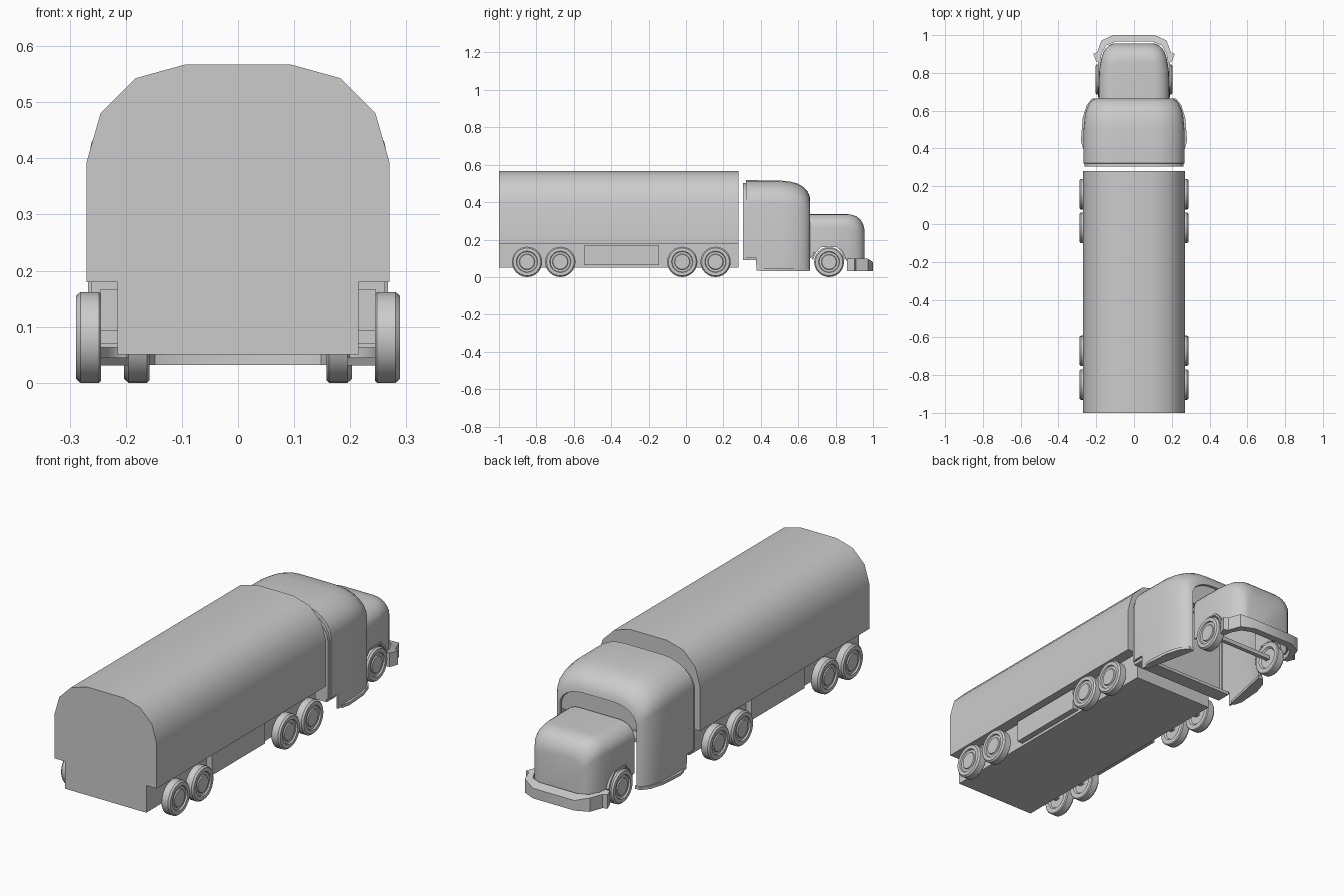
import bpy, bmesh, math

if "Cube" in bpy.data.objects:
    bpy.data.objects.remove(bpy.data.objects["Cube"])


def finish(name, bm, thick=0, angle=32):
    mesh = bpy.data.meshes.new(name)
    bm.to_mesh(mesh)
    bm.free()
    ob = bpy.data.objects.new(name, mesh)
    bpy.context.collection.objects.link(ob)
    bpy.ops.object.select_all(action='DESELECT')
    ob.select_set(True)
    bpy.context.view_layer.objects.active = ob
    if thick:
        mod = ob.modifiers.new("shell", 'SOLIDIFY')
        mod.thickness = thick
        mod.offset = -1
        bpy.ops.object.modifier_apply(modifier=mod.name)
    bpy.ops.object.shade_smooth_by_angle(angle=math.radians(angle))
    return ob


def prism(name, outline, vec):
    """Extrude a closed 3D outline along vec."""
    bm = bmesh.new()
    face = bm.faces.new([bm.verts.new(p) for p in outline])
    new = bmesh.ops.extrude_face_region(bm, geom=[face], use_keep_orig=True)["geom"]
    bmesh.ops.translate(bm, vec=vec, verts=[g for g in new if isinstance(g, bmesh.types.BMVert)])
    bmesh.ops.recalc_face_normals(bm, faces=bm.faces)
    return finish(name, bm)


def box(name, x, y, z):
    pts = [(x[0], y[0], z[0]), (x[1], y[0], z[0]), (x[1], y[1], z[0]), (x[0], y[1], z[0])]
    return prism(name, pts, (0, 0, z[1] - z[0]))


def arch(y, hw, top, bottom, rx, rz, n=6):
    """Open arch-shaped section with rounded shoulders."""
    right = [(hw, bottom)]
    for i in range(n + 1):
        a = math.pi / 2 * i / n
        right.append((hw - rx + rx * math.cos(a), top - rz + rz * math.sin(a)))
    return [(x, y, z) for x, z in right] + [(-x, y, z) for x, z in reversed(right)]


def shell(name, sections, thick, cap_back=False, cap_front=False):
    """Skin a row of arch sections, open underneath."""
    bm = bmesh.new()
    rings = [[bm.verts.new(p) for p in arch(*s)] for s in sections]
    for a, b in zip(rings, rings[1:]):
        for i in range(len(a) - 1):
            bm.faces.new((a[i], b[i], b[i + 1], a[i + 1]))
    if cap_back:
        bm.faces.new(rings[0])
    if cap_front:
        bm.faces.new(rings[-1][::-1])
    return finish(name, bm, thick)


def wheel(name, side, x, y, r):
    """Lathe a tyre and hub about the x axis; x is the inner side."""
    k = r / 0.081
    prof = [(.008, 0), (.008, .048), (0, .055), (0, .077), (.004, .081), (.037, .081),
            (.045, .074), (.045, .057), (.038, .054), (.038, .042), (.043, .039), (.043, 0)]
    bm = bmesh.new()
    vs = [bm.verts.new((side * (x + o), y, r + q * k)) for o, q in prof]
    es = [bm.edges.new(e) for e in zip(vs, vs[1:])]
    bmesh.ops.spin(bm, geom=vs + es, cent=(0, y, r), axis=(1, 0, 0),
                   angle=2 * math.pi, steps=24)
    bmesh.ops.remove_doubles(bm, verts=bm.verts, dist=1e-5)
    bmesh.ops.recalc_face_normals(bm, faces=bm.faces)
    finish(name, bm)


# Trailer body with stepped-in lower chassis
half = [(.215, .05), (.215, .18), (.27, .18), (.27, .393), (.245, .48), (.182, .543), (.095, .567)]
loop = half + [(-x, z) for x, z in reversed(half)]
prism("trailer_body", [(x, -1, z) for x, z in loop], (0, 1.28, 0))

# Cab shell, rounded roof and front, open at the nose
shell("cab", [
    (.305, .262, .502, .105, .16, .12),
    (.320, .262, .502, .105, .16, .12),
    (.322, .267, .517, .105, .165, .12),
    (.375, .267, .517, .105, .165, .12),
    (.376, .267, .517, .035, .165, .12),
    (.500, .267, .516, .035, .165, .12),
    (.560, .262, .509, .035, .165, .12),
    (.600, .254, .498, .035, .16, .115),
    (.630, .242, .479, .035, .15, .11),
    (.650, .228, .458, .035, .14, .10),
    (.660, .214, .435, .035, .13, .09),
    (.664, .202, .415, .035, .12, .08)], .01, cap_back=True)

# Recessed windscreen
prism("windscreen", arch(.635, .226, .46, .3, .13, .09), (0, .008, 0))

# Rear cab crossmember
box("cab_crossmember", (-.255, .255), (.305, .375), (.09, .105))

# Bonnet with wheel arches formed by its lower edge
shell("bonnet", [
    (.655, .187, .336, .10, .08, .07),
    (.668, .187, .336, .10, .08, .07),
    (.690, .187, .336, .14, .08, .07),
    (.718, .187, .336, .168, .08, .07),
    (.810, .184, .336, .168, .08, .07),
    (.838, .180, .336, .14, .08, .07),
    (.858, .176, .336, .09, .08, .07),
    (.880, .172, .334, .05, .08, .07),
    (.910, .162, .325, .05, .08, .07),
    (.932, .148, .307, .05, .07, .065),
    (.947, .131, .282, .05, .06, .06),
    (.955, .112, .252, .05, .05, .05)], .008, cap_front=True)

# Bumper wrapping round the nose
outer = [(.2, .86), (.216, .9), (.195, .91), (.172, .972), (.11, 1.0)]
inner = [(.10, .965), (.148, .945), (.172, .9), (.178, .86)]
ring = ([(x, y) for x, y in outer] + [(-x, y) for x, y in reversed(outer)]
        + [(-x, y) for x, y in reversed(inner)] + inner)
bumper = prism("bumper", [(x, y, .032) for x, y in ring], (0, 0, .066))
for v in bumper.data.vertices:  # top edge drops towards the nose
    if v.co.z > .09 and v.co.y > .98:
        v.co.z = .08

for s, label in ((1, "right"), (-1, "left")):
    # Side locker under the trailer
    box("locker_" + label, (s * .21, s * .245), (-.545, -.145), (.063, .167))
    # Cab step
    step = [(.25, .40), (.27, .40), (.281, .44), (.272, .56), (.25, .63), (.222, .664), (.195, .664)]
    prism("cab_step_" + label, [(s * x, y, .031) for x, y in step], (0, 0, .014))
    # Wheel arch lip
    lip = [(.672, .10), (.69, .14), (.718, .168), (.81, .168), (.838, .14), (.856, .10)]
    back = [(y + (.764 - y) * .08, z - .008) for y, z in reversed(lip)]
    prism("arch_lip_" + label, [(s * .165, y, z) for y, z in lip + back], (s * .025, 0, 0))
    # Wheels
    wheel("front_wheel_" + label, s, .158, .765, .08)
    for i, y in enumerate((-.85, -.672, -.02, .158)):
        wheel(f"trailer_wheel_{i + 1}_{label}", s, .244, y, .081)
    # Trailer axle stubs
    for i, y in enumerate((-.85, -.672, -.02, .158)):
        box(f"axle_stub_{i + 1}_{label}", (s * .2, s * .253), (y - .012, y + .012), (.07, .094))
# Front axle
box("front_axle", (-.167, .167), (.755, .775), (.07, .09))
